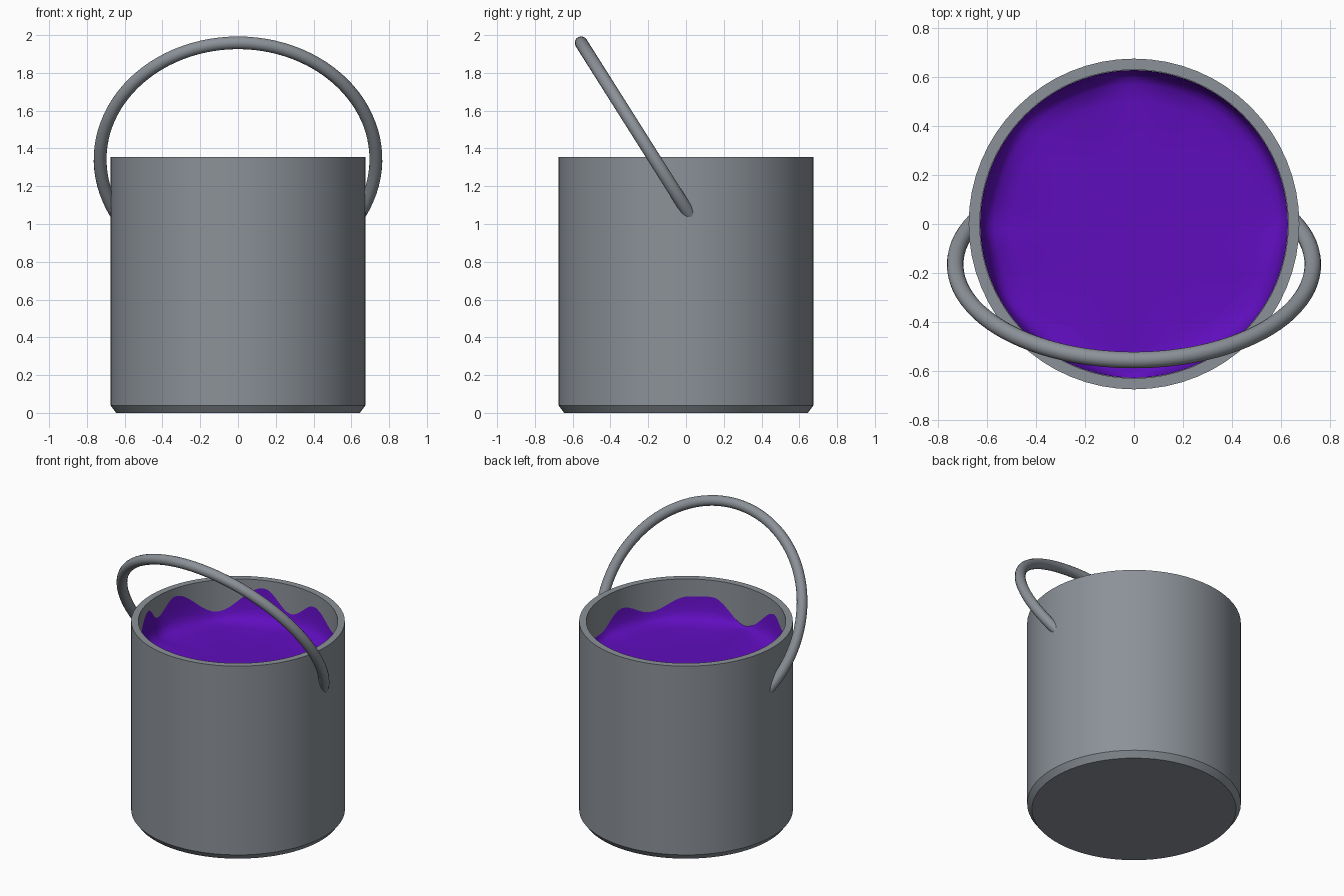
import bpy, bmesh, math

if "Cube" in bpy.data.objects:
    bpy.data.objects.remove(bpy.data.objects["Cube"])

TAU = 2 * math.pi


def material(name, rgb):
    m = bpy.data.materials.new(name)
    m.diffuse_color = (*rgb, 1)
    m.use_nodes = True
    m.node_tree.nodes["Principled BSDF"].inputs["Base Color"].default_value = m.diffuse_color
    return m


METAL = material("grey_metal", (0.26, 0.285, 0.315))
PAINT = material("purple_paint", (0.115, 0.004, 0.51))


def finish(name, bm, mat, angle):
    bmesh.ops.recalc_face_normals(bm, faces=bm.faces)
    me = bpy.data.meshes.new(name)
    bm.to_mesh(me)
    bm.free()
    ob = bpy.data.objects.new(name, me)
    bpy.context.collection.objects.link(ob)
    me.materials.append(mat)
    bpy.ops.object.select_all(action='DESELECT')
    ob.select_set(True)
    bpy.context.view_layer.objects.active = ob
    bpy.ops.object.shade_smooth_by_angle(angle=math.radians(angle))
    return ob


def lathe(profile, n, height=lambda z, a: z):
    """Spin (r, z) points round z; r = 0 makes a single pole vertex."""
    bm = bmesh.new()
    rings = []
    for r, z in profile:
        if r == 0:
            rings.append([bm.verts.new((0, 0, height(z, 0)))] * n)
        else:
            rings.append([bm.verts.new((r * math.cos(TAU * i / n), r * math.sin(TAU * i / n),
                                        height(z, TAU * i / n))) for i in range(n)])
    for a, b in zip(rings, rings[1:]):
        for i in range(n):
            j = (i + 1) % n
            bm.faces.new(list(dict.fromkeys((a[i], a[j], b[j], b[i]))))
    return bm


# Bucket: chamfered foot, straight wall, flat rim, hollow inside
finish("bucket", lathe([(0, 0), (0.645, 0), (0.675, 0.04), (0.675, 1.355),
                        (0.63, 1.355), (0.63, 0.05), (0, 0.05)], 64), METAL, 30)

# Paint: level pool whose edge splashes up the wall (angle, distance below rim)
SPLASH = [(4, .24), (30, .20), (55, .17), (75, .09), (93, .20), (110, .055), (137, .22),
          (164, .055), (179, .15), (189, .055), (210, .20), (231, .14), (242, .09),
          (269, .27), (290, .115), (303, .12), (326, .21), (345, .135), (364, .24)]
LEVEL = 1.07


def paint_height(f, a):
    d = math.degrees(a)
    if d < 4:
        d += 360
    for (a0, h0), (a1, h1) in zip(SPLASH, SPLASH[1:]):
        if a0 <= d <= a1:
            t = (1 - math.cos(math.pi * (d - a0) / (a1 - a0))) / 2
            return LEVEL + f * (1.355 - h0 - (h1 - h0) * t - LEVEL)
    return LEVEL


finish("paint", lathe([(0, 0), (0.3, 0), (0.5, 0.02), (0.57, 0.1), (0.6, 0.26), (0.612, 0.45),
                       (0.621, 0.72), (0.628, 1)], 144, paint_height), PAINT, 80)

# Handle: round tube on a tilted circular arc, ends buried in the wall at x = +-0.65
R, TUBE, CENTRE, END = 0.73, 0.034, 0.31, 0.65
STEPS, SIDES = 64, 16
dy, dz = -0.534, 0.8455          # direction of the tilted arc's axis of symmetry
bm = bmesh.new()
rings = []
for s in range(STEPS + 1):
    ring = []
    for k in range(SIDES):
        p = TAU * k / SIDES
        rho, off = R + TUBE * math.cos(p), TUBE * math.sin(p)
        a0 = -math.acos(END / rho)
        a = a0 + (math.pi - 2 * a0) * s / STEPS
        t = CENTRE + rho * math.sin(a)
        ring.append(bm.verts.new((rho * math.cos(a), t * dy + off * dz, 1.08 + t * dz - off * dy)))
    rings.append(ring)
for a, b in zip(rings, rings[1:]):
    for k in range(SIDES):
        j = (k + 1) % SIDES
        bm.faces.new((a[k], a[j], b[j], b[k]))
bm.faces.new(rings[0])
bm.faces.new(rings[-1])
finish("handle", bm, METAL, 40)
